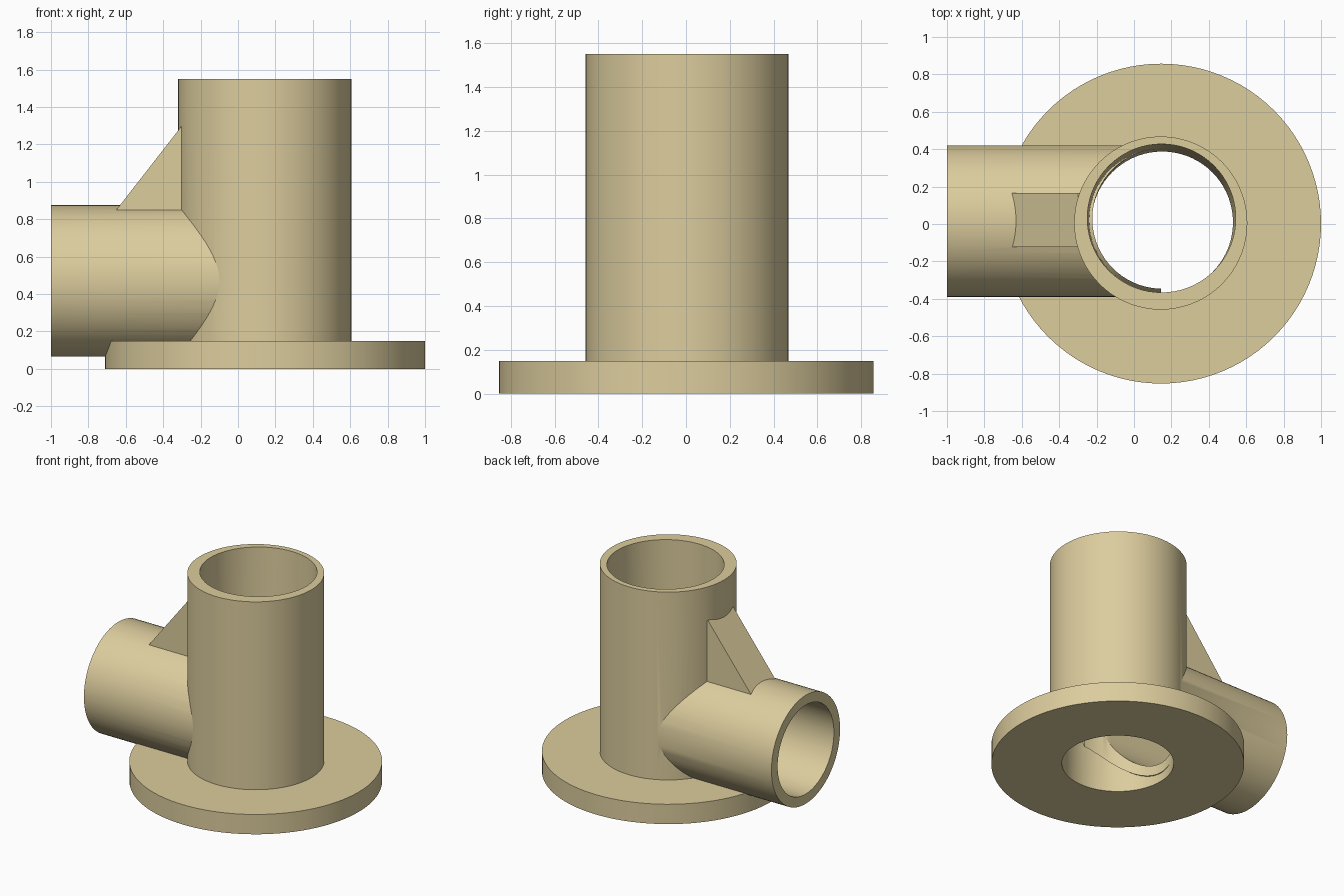
import bpy, bmesh, math
from mathutils import Matrix, Vector

if "Cube" in bpy.data.objects:
    bpy.data.objects.remove(bpy.data.objects["Cube"])

CX = 0.145      # axis of the upright tube
PY, PZ = 0.016, 0.47   # axis of the side pipe


def make(name, bm):
    bmesh.ops.recalc_face_normals(bm, faces=bm.faces[:])
    me = bpy.data.meshes.new(name)
    bm.to_mesh(me)
    bm.free()
    ob = bpy.data.objects.new(name, me)
    bpy.context.collection.objects.link(ob)
    return ob


def frustum(name, a, b, ra, rb, axis='Z', n=72):
    """Solid round bar between points a and b, ends square to the axis."""
    bm = bmesh.new()
    rings = []
    for p, r in ((a, ra), (b, rb)):
        ring = []
        for i in range(n):
            t = 2 * math.pi * i / n
            u, v = r * math.cos(t), r * math.sin(t)
            off = Vector((u, v, 0)) if axis == 'Z' else Vector((0, u, v))
            ring.append(bm.verts.new(Vector(p) + off))
        rings.append(ring)
    for i in range(n):
        j = (i + 1) % n
        bm.faces.new((rings[0][i], rings[0][j], rings[1][j], rings[1][i]))
    bm.faces.new(rings[0])
    bm.faces.new(rings[1])
    return make(name, bm)


def boolean(target, tool, op):
    m = target.modifiers.new(op.lower(), 'BOOLEAN')
    m.operation, m.solver, m.object = op, 'EXACT', tool
    bpy.context.view_layer.objects.active = target
    bpy.ops.object.modifier_apply(modifier=m.name)


# Round base flange and upright tube
body = frustum("pipe_fitting", (CX, 0.002, 0), (CX, 0.002, 0.148), 0.855, 0.855, n=96)
tube = frustum("upright_tube", (CX - 0.002, 0.005, 0.05), (CX - 0.002, 0.005, 1.55), 0.463, 0.463)
# Side pipe, running in to the tube axis
side = frustum("side_pipe", (-1, PY, PZ), (CX, PY, PZ), 0.405, 0.405, 'X')

# Cutters: slightly tapered main bore, inner lip bore and side bore
bore = frustum("main_bore", (0.151, 0.009, -0.02), (0.147, 0.031, 1.57), 0.378, 0.397)
lip = frustum("lip_bore", (0.151, 0.028, -0.1), (0.151, 0.028, 1.4), 0.374, 0.374)
side_bore = frustum("side_bore", (-1.1, PY, PZ), (CX + 0.01, PY, PZ), 0.332, 0.332, 'X')

boolean(body, tube, 'UNION')
boolean(body, bore, 'DIFFERENCE')
boolean(body, side_bore, 'DIFFERENCE')
boolean(side, side_bore, 'DIFFERENCE')
boolean(side, lip, 'DIFFERENCE')
boolean(body, side, 'UNION')

# Triangular gusset between pipe and tube
bm = bmesh.new()
profile = [(-0.666, 0.83), (-0.27, 0.83), (-0.27, 1.30), (-0.30, 1.30)]
f = bm.faces.new([bm.verts.new((x, -0.123, z)) for x, z in profile])
ext = bmesh.ops.extrude_face_region(bm, geom=[f])
bmesh.ops.translate(bm, vec=(0, 0.29, 0),
                    verts=[g for g in ext["geom"] if isinstance(g, bmesh.types.BMVert)])
gusset = make("gusset", bm)
boolean(body, gusset, 'UNION')

for ob in (tube, side, bore, lip, side_bore, gusset):
    bpy.data.objects.remove(ob, do_unlink=True)

# Sand-coloured finish and smooth shading
mat = bpy.data.materials.new("sand")
mat.diffuse_color = (0.72, 0.61, 0.34, 1)
mat.use_nodes = True
mat.node_tree.nodes["Principled BSDF"].inputs["Base Color"].default_value = mat.diffuse_color
body.data.materials.clear()
body.data.materials.append(mat)
for p in body.data.polygons:
    p.material_index = 0
bpy.ops.object.select_all(action='DESELECT')
body.select_set(True)
bpy.context.view_layer.objects.active = body
bpy.ops.object.shade_smooth_by_angle(angle=math.radians(30))
